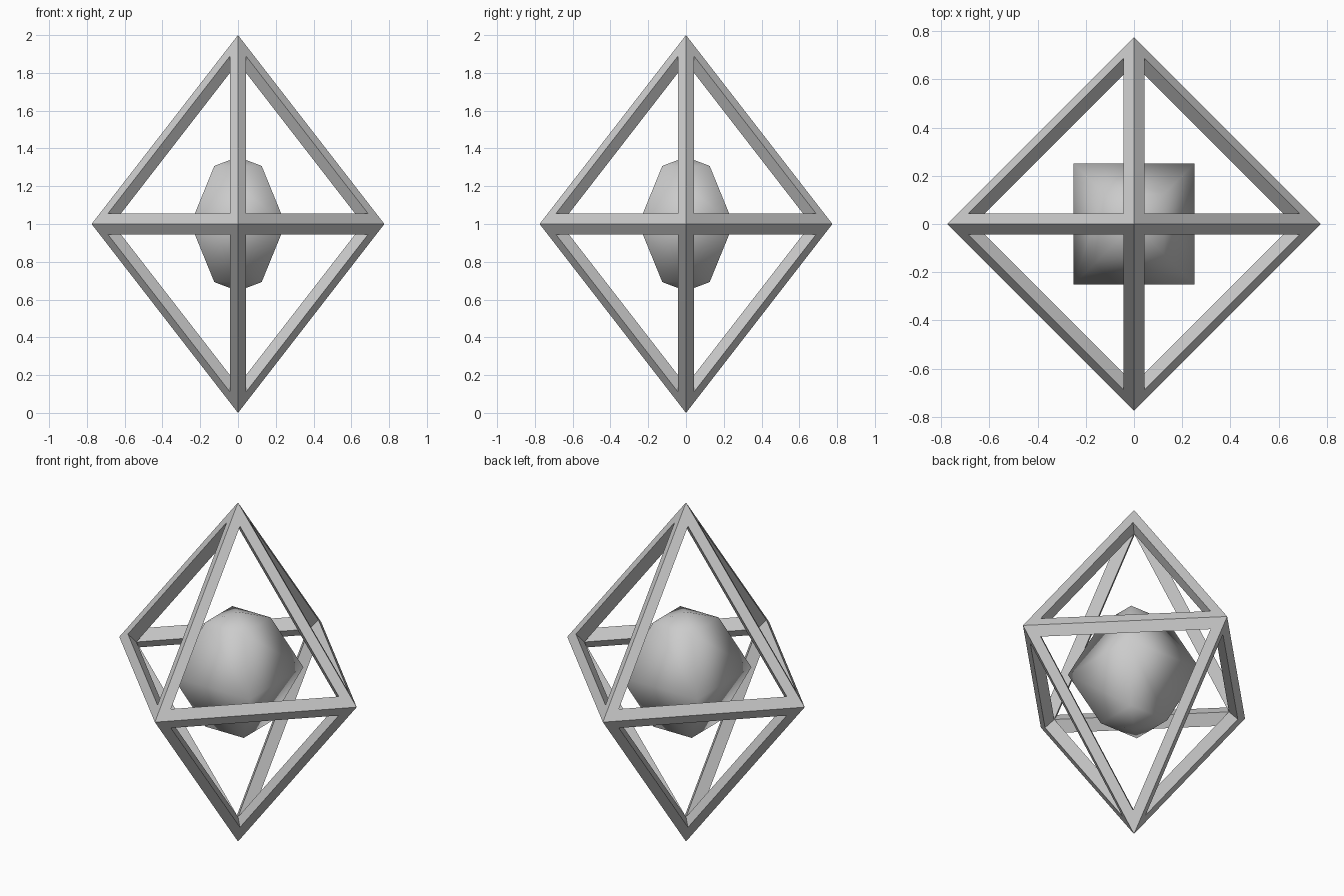
import bpy, bmesh
from math import sin, cos, pi, radians
from itertools import product
from mathutils import Vector

if "Cube" in bpy.data.objects:
    bpy.data.objects.remove(bpy.data.objects["Cube"])

R, H = 0.775, 1.0          # frame half width and half height
CENTRE = Vector((0, 0, H))


def finish(bm, name, smooth):
    bmesh.ops.remove_doubles(bm, verts=bm.verts, dist=1e-5)
    bmesh.ops.recalc_face_normals(bm, faces=bm.faces)
    mesh = bpy.data.meshes.new(name)
    bm.to_mesh(mesh)
    bm.free()
    for p in mesh.polygons:
        p.use_smooth = smooth
    obj = bpy.data.objects.new(name, mesh)
    bpy.context.collection.objects.link(obj)
    obj.location = CENTRE
    return obj


# Open octahedral frame: each face has a triangular hole with bevelled inner walls
bm = bmesh.new()
inset, inner = 0.056, 0.855
for signs in product((1, -1), repeat=3):
    tips = [Vector([s * d if i == j else 0 for j, (s, d) in enumerate(zip(signs, (R, R, H)))])
            for i in range(3)]
    total = sum(tips, Vector())
    hole = [t * (1 - 3 * inset) + total * inset for t in tips]
    for i in range(3):
        j = (i + 1) % 3
        for quad in ((tips[i], tips[j], hole[j], hole[i]),
                     (hole[i], hole[j], tips[j] * inner, tips[i] * inner)):
            bm.faces.new([bm.verts.new(v) for v in quad])
finish(bm, "octahedral_frame", False)

# Faceted core: four-sided sphere with rings at 30, 90 and 150 degrees
bm = bmesh.new()
r = 0.355
rings = [[bm.verts.new((r * sin(a) * cos(pi / 4 + k * pi / 2),
                        r * sin(a) * sin(pi / 4 + k * pi / 2), r * cos(a)))
          for k in range(4)] for a in (radians(30), radians(90), radians(150))]
top, bottom = bm.verts.new((0, 0, r)), bm.verts.new((0, 0, -r))
for k in range(4):
    n = (k + 1) % 4
    for a, b in zip(rings, rings[1:]):
        bm.faces.new((a[k], b[k], b[n], a[n]))
    bm.faces.new((top, rings[0][k], rings[0][n]))
    bm.faces.new((bottom, rings[-1][n], rings[-1][k]))
finish(bm, "inner_core", True)
